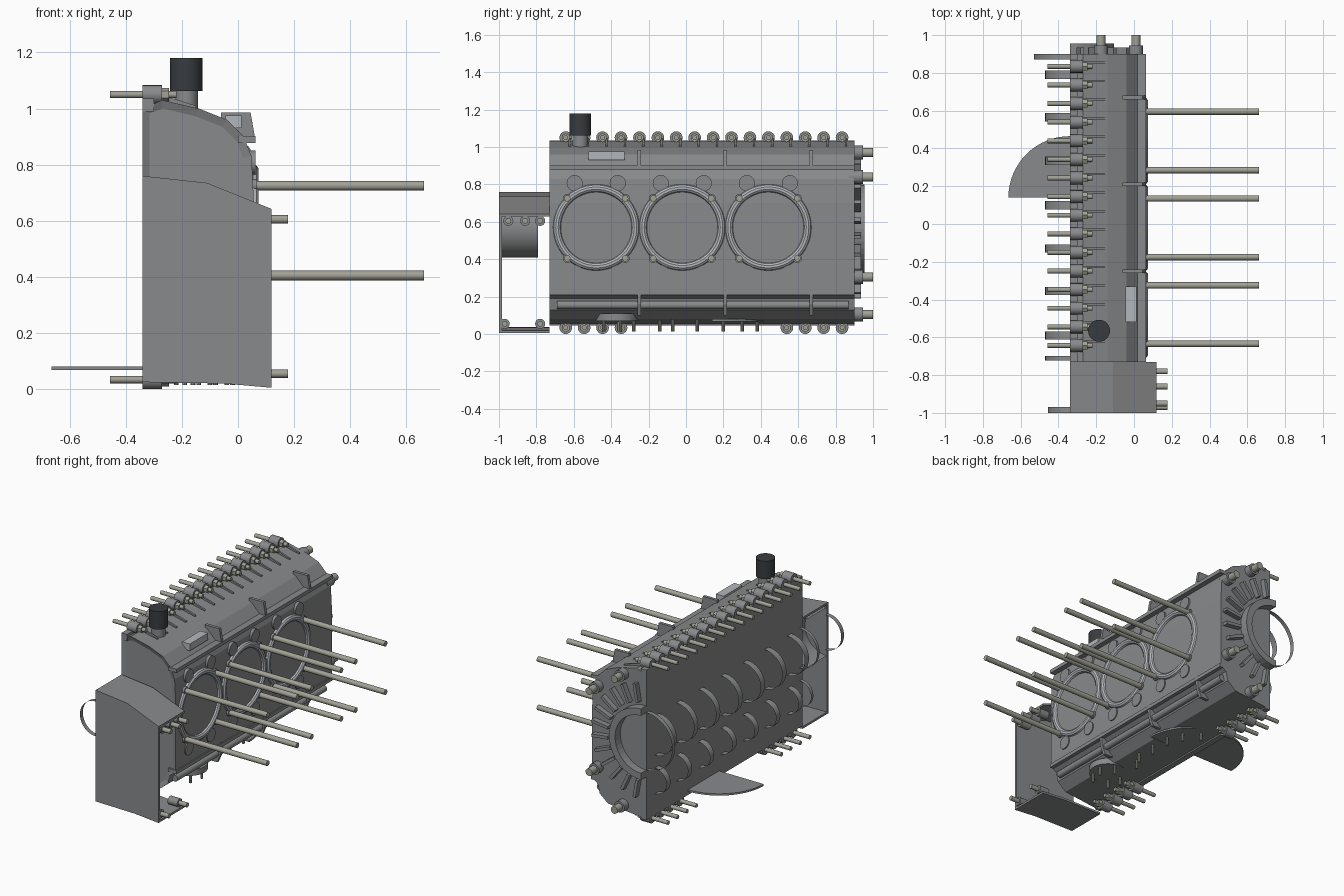
import bpy, bmesh, math
from mathutils import Vector, Matrix

if "Cube" in bpy.data.objects:
    bpy.data.objects.remove(bpy.data.objects["Cube"])

DARK = bpy.data.materials.new("dark_cap")
DARK.diffuse_color = (0.04, 0.045, 0.05, 1)
DARK.use_nodes = True
DARK.node_tree.nodes["Principled BSDF"].inputs["Base Color"].default_value = DARK.diffuse_color
STEEL = bpy.data.materials.new("stud_steel")
STEEL.diffuse_color = (0.36, 0.36, 0.31, 1)
STEEL.use_nodes = True
STEEL.node_tree.nodes["Principled BSDF"].inputs["Base Color"].default_value = STEEL.diffuse_color
LIGHT = bpy.data.materials.new("light_metal")
LIGHT.diffuse_color = (0.45, 0.47, 0.5, 1)
LIGHT.use_nodes = True
LIGHT.node_tree.nodes["Principled BSDF"].inputs["Base Color"].default_value = LIGHT.diffuse_color
GREY = bpy.data.materials.new("cast_grey")
GREY.diffuse_color = (0.25, 0.255, 0.26, 1)
GREY.use_nodes = True
GREY.node_tree.nodes["Principled BSDF"].inputs["Base Color"].default_value = GREY.diffuse_color


def finish(bm, name, mat=GREY, smooth=False, recalc=True):
    if recalc:
        bmesh.ops.recalc_face_normals(bm, faces=bm.faces)
    me = bpy.data.meshes.new(name)
    bm.to_mesh(me)
    bm.free()
    ob = bpy.data.objects.new(name, me)
    bpy.context.collection.objects.link(ob)
    me.materials.append(mat)
    if smooth:
        bpy.context.view_layer.objects.active = ob
        ob.select_set(True)
        bpy.ops.object.shade_smooth_by_angle(angle=math.radians(35))
        ob.select_set(False)
    return ob


def box(name, x, y, z, mat=GREY):
    bm = bmesh.new()
    size = Matrix.Diagonal((x[1] - x[0], y[1] - y[0], z[1] - z[0], 1))
    mid = Matrix.Translation((sum(x) / 2, sum(y) / 2, sum(z) / 2))
    bmesh.ops.create_cube(bm, size=1, matrix=mid @ size)
    return finish(bm, name, mat)


def rod(name, a, b, r, mat=GREY, seg=16):
    a, b = Vector(a), Vector(b)
    d = b - a
    bm = bmesh.new()
    m = Matrix.Translation((a + b) / 2) @ d.to_track_quat('Z', 'Y').to_matrix().to_4x4()
    bmesh.ops.create_cone(bm, cap_ends=True, segments=seg, radius1=r, radius2=r,
                          depth=d.length, matrix=m)
    return finish(bm, name, mat, True)


def extrude_y(name, pts, y0, y1, mat=GREY, inset=0):
    """Profile of (x, z) points extruded along y."""
    bm = bmesh.new()
    front = bm.faces.new([bm.verts.new((x, y0, z)) for x, z in pts])
    r = bmesh.ops.extrude_face_region(bm, geom=[front], use_keep_orig=True)
    bmesh.ops.translate(bm, vec=(0, y1 - y0, 0),
                        verts=[v for v in r['geom'] if isinstance(v, bmesh.types.BMVert)])
    bmesh.ops.recalc_face_normals(bm, faces=bm.faces)
    if inset:
        bmesh.ops.inset_region(bm, faces=[front], thickness=inset, depth=-0.012)
    return finish(bm, name, mat)


def sheet(name, x, z, r, y0, y1, a0, a1, seg=24):
    """Open curved bearing shell about a y axis."""
    bm = bmesh.new()
    rows = []
    for i in range(seg + 1):
        a = math.radians(a0 + (a1 - a0) * i / seg)
        rows.append([bm.verts.new((x + r * math.cos(a), y, z + r * math.sin(a))) for y in (y0, y1)])
    for p, q in zip(rows, rows[1:]):
        bm.faces.new((p[0], p[1], q[1], q[0]))
    return finish(bm, name, GREY, True)


# main case half, with recessed front face
case = [(-.34, 1.0), (-.27, 1.03), (-.14, 1.0), (-.04, .96), (.02, .9), (.048, .83), (.055, .7),
        (.055, .22), (.015, .19), (-.0, .13), (-.06, .08), (-.34, .05)]
extrude_y("case_half", case, -.73, .9, inset=.03)
box("top_joint_flange", (-.34, -.3), (-.73, .9), (.99, 1.035))
box("bottom_joint_flange", (-.34, -.3), (-.73, .9), (.045, .075))
for n, z in (("upper", .89), ("lower", .22)):
    box(n + "_deck_lip", (.0, .063), (-.73, .9), (z - .012, z + .012))
rod("oil_gallery_tube", (.02, -.69, .155), (.02, .87, .155), .022)

# stiffening ribs
for y in (-.25, .21, .67):
    extrude_y("upper_rib", [(-.06, .96), (-.06, .985), (.045, .985), (.06, .9), (.0, .9)], y - .01, y + .01)
    extrude_y("lower_rib", [(.06, .24), (0, .2), (-.03, .1), (.03, .1), (.055, .16)], y - .01, y + .01)

# cylinder openings with rings, bosses and long studs
for yc in (-.48, -.02, .44):
    bm = bmesh.new()
    n, m = 48, 10
    ring = []
    for i in range(n):
        a = 2 * math.pi * i / n
        row = []
        for j in range(m):
            b = 2 * math.pi * j / m
            r = .21 + .021 * math.cos(b)
            row.append(bm.verts.new((.053 + .021 * math.sin(b), yc + r * math.cos(a), .57 + r * math.sin(a))))
        ring.append(row)
    for i in range(n):
        for j in range(m):
            bm.faces.new((ring[i][j], ring[(i + 1) % n][j],
                          ring[(i + 1) % n][(j + 1) % m], ring[i][(j + 1) % m]))
    finish(bm, "cylinder_ring", LIGHT, True)
    for sy in (-1, 1):
        for sz in (-1, 1):
            y, z = yc + sy * .155, .565 + sz * .16
            rod("long_stud", (.03, y, z), (.663, y, z), .017, STEEL)
            rod("stud_boss", (.03, y, z), (.068, y, z), .024)
            y, z = yc + sy * .115, .567 + sz * .24
            rod("deck_boss", (.03, y, z), (.062, y, z), .043, seg=24)


# joint bolts along the top and bottom seams
def seam_bolt(y, z):
    rod("seam_boss", (-.34, y, z), (-.27, y, z), .034)
    rod("seam_washer", (-.27, y, z), (-.245, y, z), .024, STEEL, 6)
    rod("seam_stud", (-.457, y, z), (-.22, y, z), .013, STEEL, 12)


for i in range(16):
    y = -.643 + i * .0985
    seam_bolt(y, 1.05)
    extrude_y("seam_rib", [(-.33, 1.0), (-.33, 1.04), (-.26, 1.045), (-.15, 1.01), (-.15, .98)],
              y + .015, y + .027)
    if i < 4 or i > 11:
        seam_bolt(y, .034)

# bearing shells on the joint face
for y in (.79, .565, .335, .1, -.13, -.355, -.59, -.71):
    w = .012 if y == -.71 else .022
    sheet("main_bearing_shell", -.34, .57, .13, y - w, y + w, 90, 270)
    sheet("balance_bearing_shell", -.34, .27, .085, y - w, y + w, 90, 270)

# rear hub with radial ribs and studs
sheet("rear_hub_shell", -.34, .565, .19, .87, .9, 90, 270)
arc = [math.radians(-90 + 180 * i / 20) for i in range(21)]
extrude_y("rear_hub", [(-.34 + .235 * math.cos(a), .565 + .235 * math.sin(a)) for a in arc] +
          [(-.34 + .19 * math.cos(a), .565 + .19 * math.sin(a)) for a in reversed(arc)], .9, .955)
for i in range(12):
    a = math.radians(-80 + 160 * i / 11)
    c, s = math.cos(a), math.sin(a)
    pts = [(-.34 + r * c - t * s, .565 + r * s + t * c)
           for r, t in ((.26, -.01), (.38, -.01), (.38, .01), (.26, .01))]
    extrude_y("rear_radial_rib", pts, .89, .935)
for x, z in ((-.175, .97), (.01, .84), (.01, .305), (-.175, .105)):
    rod("rear_boss", (x, .87, z), (x, .945, z), .037)
    rod("rear_stud", (x, .94, z), (x, 1.0, z), .024, STEEL)

# front drive cover, open on both sides
top = [(-.34, .76), (-.11, .735), (.12, .642)]
base = [(.12, .005), (-.05, .02), (-.34, .025)]
extrude_y("cover_front_plate", top + base, -1, -.985)
extrude_y("cover_roof", top + [(x, z - .014) for x, z in reversed(top)], -1, -.73)
extrude_y("cover_floor", base + [(x, z + .014) for x, z in reversed(base)], -1, -.73)
sheet("cover_inner_shell", -.34, .57, .16, -.985, -.79, -90, 90)
sheet("cover_seal_shell", -.34, .57, .115, -1, -.97, 90, 270)
for z, ys in ((.605, (-.95, -.86, -.78)), (.055, (-.97, -.78))):
    for y in ys:
        rod("cover_boss", (.05, y, z), (.12, y, z), .027)
        rod("cover_stud", (.1, y, z), (.178, y, z), .015, STEEL, 12)

# oil filler, name-free plate
rod("filler_base", (-.185, -.565, .97), (-.185, -.565, 1.07), .042, seg=24)
rod("filler_cap", (-.185, -.565, 1.062), (-.185, -.565, 1.18), .058, DARK, 32)
box("top_pad", (-.045, .012), (-.52, -.33), (.93, .975), LIGHT)

# underside: strainer disc, half-round sump plate and studs
rod("strainer_flange", (-.1, -.37, .07), (-.1, -.37, .11), .115, seg=32)
bm = bmesh.new()
sump = [math.radians(180 * i / 32) for i in range(33)]
f = bm.faces.new([bm.verts.new((-.34 + .325 * math.cos(a), .14 + .325 * math.sin(a), .068)) for a in sump])
r = bmesh.ops.extrude_face_region(bm, geom=[f], use_keep_orig=True)
bmesh.ops.translate(bm, vec=(0, 0, .012), verts=[v for v in r['geom'] if isinstance(v, bmesh.types.BMVert)])
finish(bm, "sump_plate")
for x, y in ((-.16, -.44), (-.04, -.44), (-.19, -.36), (-.02, -.35), (-.08, -.28),
             (-.14, -.14), (-.1, -.07), (-.1, .06), (-.1, .2), (-.14, .3), (-.22, .38)):
    rod("underside_stud", (x, y, .015), (x, y, .09), .009, STEEL, 10)
